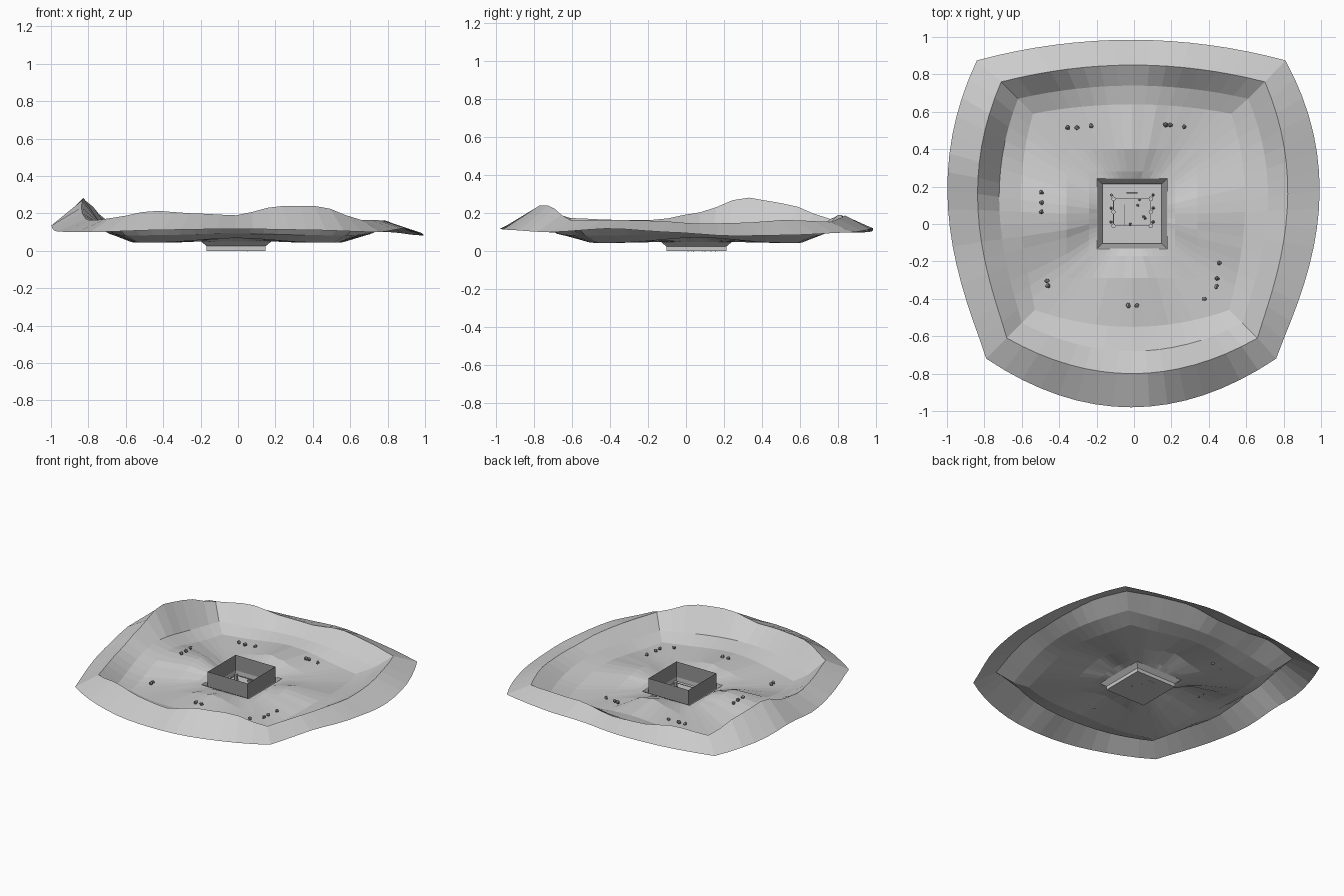
import bpy, bmesh, math, random
from mathutils import Vector

random.seed(4)
cube = bpy.data.objects.get("Cube")
if cube:
    bpy.data.objects.remove(cube)

SEG = 16  # divisions along each side of the terrain


def material(name, value):
    mat = bpy.data.materials.new(name)
    mat.use_nodes = True
    colour = (value, value, value, 1)
    mat.diffuse_color = colour
    mat.node_tree.nodes["Principled BSDF"].inputs["Base Color"].default_value = colour
    return mat


ground = material("pale grey ground", 0.6)
stone = material("mid grey stone", 0.3)


def finish(bm, name, mat):
    mesh = bpy.data.meshes.new(name)
    bm.to_mesh(mesh)
    bm.free()
    mesh.materials.append(mat)
    obj = bpy.data.objects.new(name, mesh)
    bpy.context.collection.objects.link(obj)
    return obj


def along(table):
    """Height eased through evenly spaced values, one row for each side."""
    def height(side, t):
        row = table[side]
        f = t * (len(row) - 1)
        i = min(int(f), len(row) - 2)
        ease = (1 - math.cos(math.pi * (f - i))) / 2
        return row[i] + (row[i + 1] - row[i]) * (ease + f - i) / 2
    return height


def hump(corner, mids, power=3, rough=0):
    """Height that swells from the corners to the middle of each side."""
    def height(side, t):
        swell = math.sin(math.pi * t) ** power
        return corner + (mids[side] - corner + random.uniform(-rough, rough)) * swell
    return height


# How far each side's bulge leans: the flanks swell towards the back
LEAN = [lambda t: t, lambda t: t ** 1.12, lambda t: t, lambda t: 1 - (1 - t) ** 1.12]


def ring(front, back, bulges, height):
    """Four bowed sides running front, right, back, left."""
    corners = [(front[0], front[2]), (front[1], front[2]),
               (back[1], back[2]), (back[0], back[2])]
    outward = [(0, -1), (1, 0), (0, 1), (-1, 0)]
    points = []
    for side in range(4):
        a, b = Vector(corners[side]), Vector(corners[(side + 1) % 4])
        for k in range(SEG):
            t = k / SEG
            s = LEAN[side](t)
            p = a.lerp(b, t) + Vector(outward[side]) * bulges[side] * 4 * s * (1 - s)
            points.append((p.x, p.y, height(side, t)))
    return points


def square(r, z):
    return ring((-0.01 - r, -0.01 + r, 0.055 - r), (-0.01 - r, -0.01 + r, 0.055 + r),
                (0, 0, 0, 0), lambda side, t: z)


def loft(name, rings, mat):
    bm = bmesh.new()
    loops = [[bm.verts.new(p) for p in pts] for pts in rings]
    n = len(loops[0])
    for outer, inner in zip(loops, loops[1:]):
        for i in range(n):
            j = (i + 1) % n
            bm.faces.new((outer[i], outer[j], inner[j], inner[i]))
    return finish(bm, name, mat)


# Heights along the outer rim and the crest of the hills, side by side
RIM = [
    [0.1, 0.112, 0.118, 0.112, 0.1],
    [0.1, 0.12, 0.1, 0.08, 0.085, 0.1],
    [0.1, 0.11, 0.125, 0.105, 0.1, 0.1],
    [0.1, 0.11, 0.14, 0.105, 0.1, 0.1],
]
CREST = [
    [0.175, 0.215, 0.2, 0.19, 0.24, 0.24, 0.165],
    [0.165, 0.165, 0.16, 0.145, 0.15, 0.165, 0.155],
    [0.155, 0.175, 0.19, 0.155, 0.16, 0.195, 0.17],
    [0.17, 0.25, 0.285, 0.205, 0.165, 0.165, 0.175],
]

# Terrain: outer skirt, crest, basin, mounds, and the lip around the pit
loft("terrain", [
    ring((-0.79, 0.76, -0.72), (-0.84, 0.81, 0.875), (0.26, 0.205, 0.11, 0.18), along(RIM)),
    ring((-0.68, 0.66, -0.61), (-0.71, 0.70, 0.76), (0.19, 0.14, 0.09, 0.14), along(CREST)),
    ring((-0.60, 0.58, -0.53), (-0.62, 0.61, 0.67), (0.15, 0.12, 0.07, 0.11),
         hump(0.083, (0.092, 0.095, 0.1, 0.13))),
    ring((-0.53, 0.51, -0.46), (-0.54, 0.52, 0.59), (0.09, 0.08, 0.05, 0.07),
         hump(0.044, (0.068, 0.072, 0.08, 0.108))),
    ring((-0.36, 0.34, -0.29), (-0.36, 0.34, 0.40), (0, 0, 0, 0),
         hump(0.045, (0.088, 0.092, 0.103, 0.115), 3, 0.006)),
    ring((-0.24, 0.22, -0.17), (-0.24, 0.22, 0.28), (0, 0, 0, 0),
         hump(0.05, (0.066, 0.066, 0.07, 0.075), 3, 0.004)),
    square(0.188, 0.05),
    square(0.158, 0.025),
], ground)

# Stone trim lying on the sloping lip
loft("pit_trim", [square(0.186, 0.05), square(0.159, 0.028)], stone)

# Pit: pale sunken sides and floor, darker walls standing above the ground
loft("pit_sides", [square(0.158, 0.03), square(0.158, 0)], ground)
loft("pit_walls", [square(0.158, 0.14), square(0.158, 0.03)], stone)
bm = bmesh.new()
bm.faces.new([bm.verts.new(p) for p in square(0.158, 0)])
finish(bm, "pit_floor", ground)


def box(name, centre, size, mat):
    bm = bmesh.new()
    bmesh.ops.create_cube(bm, size=1)
    bmesh.ops.scale(bm, vec=size, verts=bm.verts)
    bmesh.ops.translate(bm, vec=centre, verts=bm.verts)
    return finish(bm, name, mat)


def post(name, x, y, radius, height):
    bm = bmesh.new()
    bmesh.ops.create_cone(bm, cap_ends=True, segments=8, radius1=radius,
                          radius2=radius, depth=height)
    bmesh.ops.translate(bm, vec=(x, y, height / 2), verts=bm.verts)
    return finish(bm, name, ground)


def rock(name, x, y, z, radius):
    bm = bmesh.new()
    bmesh.ops.create_icosphere(bm, subdivisions=1, radius=radius)
    for v in bm.verts:
        v.co *= random.uniform(0.75, 1.15)
    bmesh.ops.translate(bm, vec=(x, y, z), verts=bm.verts)
    return finish(bm, name, stone)


# Posts with rubble at the foot, and low rails on the pit floor
for x, side in ((-0.11, -1), (0.09, 1)):
    for y in (-0.01, 0.065, 0.135):
        post("post", x, y, 0.012, 0.05)
        post("post_foot", x, y, 0.015, 0.008)
        rock("post_rubble", x + side * 0.012, y + 0.02, 0.007, 0.009)
    box("side_rail", (x, 0.0625, 0.04), (0.004, 0.145, 0.004), ground)
for y in (-0.01, 0.135):
    box("cross_rail", (-0.01, y, 0.04), (0.2, 0.004, 0.004), ground)
box("floor_plank", (-0.05, 0.05, 0.004), (0.005, 0.11, 0.006), stone)
box("back_bench", (-0.01, 0.167, 0.008), (0.06, 0.008, 0.016), stone)

# Loose stones in the pit
for x, y in ((0.03, 0.13), (0.05, 0.04), (0.06, 0.03), (0.02, 0.1), (-0.02, 0)):
    rock("pit_stone", x, y, 0.006, 0.008)

# Rocks scattered in the basin: shared height, then places
CLUSTERS = [
    (0.065, [(-0.355, 0.515), (-0.305, 0.515), (-0.23, 0.525)]),
    (0.085, [(0.17, 0.53), (0.195, 0.53), (0.27, 0.52)]),
    (0.12, [(-0.495, 0.17), (-0.495, 0.115), (-0.495, 0.065)]),
    (0.065, [(-0.465, -0.305), (-0.46, -0.33), (0.375, -0.4)]),
    (0.085, [(-0.03, -0.435), (0.015, -0.435)]),
    (0.068, [(0.44, -0.335), (0.445, -0.29), (0.455, -0.21)]),
]
for z, places in CLUSTERS:
    for x, y in places:
        rock("basin_rock", x, y, z, 0.014)
